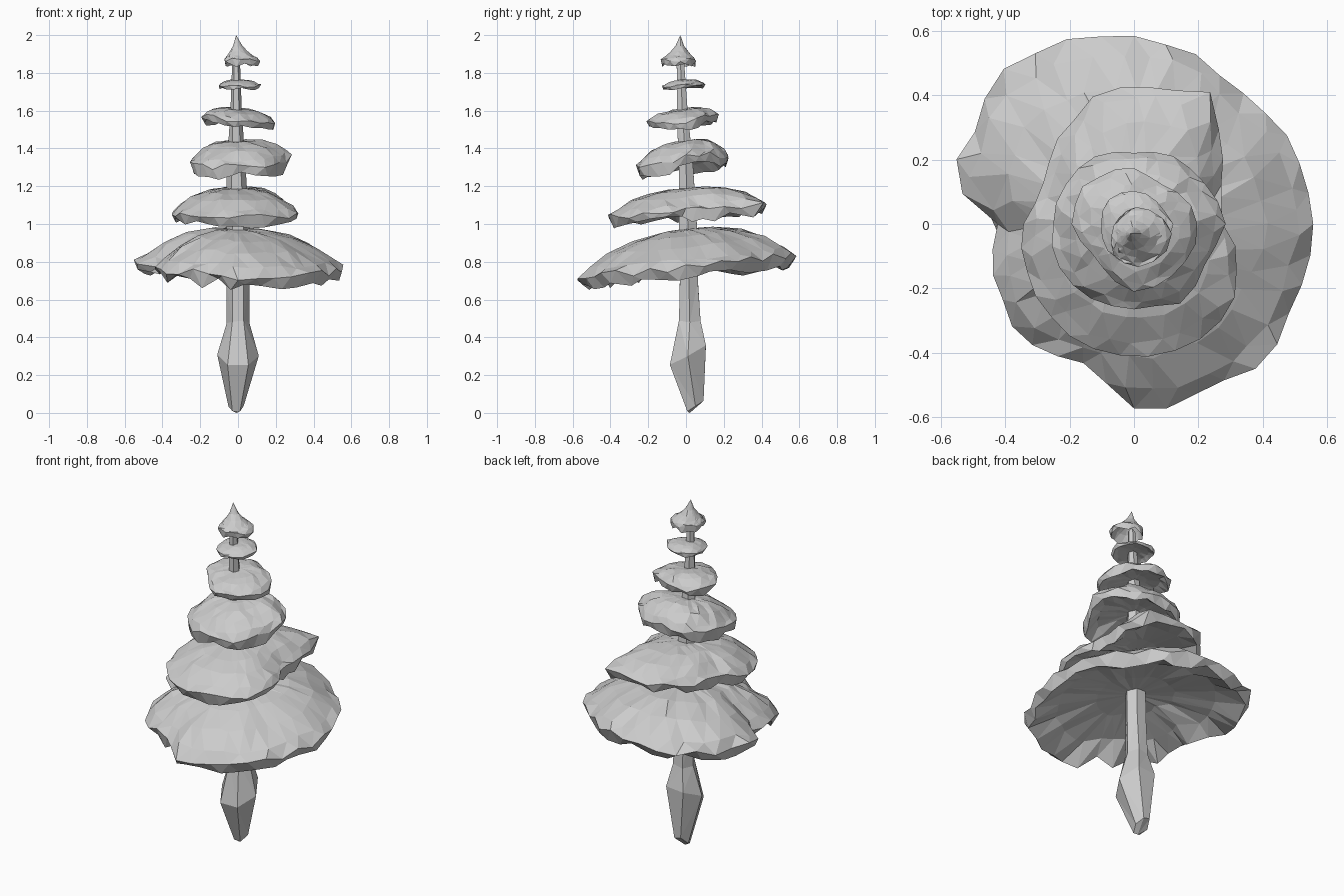
import bpy, bmesh, math, random
from mathutils import Vector

random.seed(7)
cube = bpy.data.objects.get("Cube")
if cube:
    bpy.data.objects.remove(cube, do_unlink=True)

grey = bpy.data.materials.new("plain grey")
grey.use_nodes = True
colour = (0.6, 0.6, 0.6, 1)
grey.diffuse_color = colour
grey.node_tree.nodes["Principled BSDF"].inputs["Base Color"].default_value = colour


def jitter(amount):
    return random.uniform(-amount, amount)


def loft(name, rings, start, end):
    """Closed skin through equal-sized rings, finished with a point at each end."""
    bm = bmesh.new()
    loops = [[bm.verts.new(co) for co in ring] for ring in rings]
    count = len(loops[0])
    first, last = bm.verts.new(start), bm.verts.new(end)
    for i in range(count):
        j = (i + 1) % count
        bm.faces.new((first, loops[0][i], loops[0][j]))
        bm.faces.new((last, loops[-1][j], loops[-1][i]))
        for a, b in zip(loops, loops[1:]):
            bm.faces.new((a[i], b[i], b[j], a[j]))
    bmesh.ops.triangulate(bm, faces=bm.faces[:], quad_method='SHORT_EDGE')
    bmesh.ops.recalc_face_normals(bm, faces=bm.faces[:])
    mesh = bpy.data.meshes.new(name)
    bm.to_mesh(mesh)
    bm.free()
    mesh.materials.append(grey)
    obj = bpy.data.objects.new(name, mesh)
    bpy.context.collection.objects.link(obj)
    return obj


def outline(radii, angle):
    """Radius in the given direction, blended between evenly spaced readings."""
    pos = angle / math.tau * len(radii) % len(radii)
    i = int(pos)
    a, b = radii[i], radii[(i + 1) % len(radii)]
    return (a + (b - a) * (pos - i)) / 100


def foliage_tier(name, radii, rim, top, power, thick, slope=(0, 0), centre=(0, 0),
                 count=24, sag=0):
    """Ragged, tilted dome with a rounded lip, a hollow underside and a sagging back corner."""
    rise = top - rim
    # Each ring: share of the radius, height above the rim, roughness
    upper = [(t, rise * (1 - t ** power), 0.25) for t in (0.25, 0.5, 0.72, 0.91)]
    edge = [(1, 0, 0.4), (0.95, -thick, 0.6)]
    under = [(0.72, -thick + rise * 0.35, 0.3), (0.35, -thick + rise * 0.6, 0.2)]
    rings = []
    for k, (t, height, rough) in enumerate(upper + edge + under):
        ring = []
        for i in range(count):
            angle = math.tau * (i + 0.5 * (k % 2) + jitter(0.25)) / count
            if t == 1:
                angle = math.tau * i / count
            r = outline(radii, angle) * t * (1 + jitter(0.025))
            x, y = r * math.cos(angle), r * math.sin(angle)
            z = rim + height + slope[0] * x + slope[1] * y + jitter(thick * rough * t)
            z -= sag * t ** 3 * max(0, math.cos(angle - math.radians(135))) ** 4
            ring.append(Vector((x + centre[0], y + centre[1], z)))
        rings.append(ring)
    peak = Vector((*centre, top))
    hollow = Vector((*centre, rim - thick + rise * 0.7))
    return loft(name, rings, peak, hollow)


# Trunk with a swollen, slanted foot: height, centre x, centre y, half widths, tilt
trunk_profile = [
    (0.04, -0.01, 0.05, 0.04, 0.045, 0.7), (0.31, 0, 0.01, 0.11, 0.1, 0.5),
    (0.48, 0, 0.02, 0.06, 0.06, 0), (0.7, 0, 0.015, 0.06, 0.05, 0),
    (1.0, 0, 0.01, 0.06, 0.05, 0), (1.3, -0.01, 0, 0.05, 0.04, 0),
    (1.6, -0.01, -0.02, 0.03, 0.03, 0), (1.87, -0.01, -0.03, 0.02, 0.02, 0),
]
trunk_rings = []
for z, cx, cy, wx, wy, tilt in trunk_profile:
    ring = []
    for i in range(6):
        a = math.tau * i / 6
        dy = wy * math.sin(a) * 1.1
        ring.append(Vector((cx + wx * math.cos(a), cy + dy, z + dy * tilt + jitter(0.01))))
    trunk_rings.append(ring)
loft("trunk", trunk_rings, Vector((-0.01, 0.02, 0)), Vector((-0.01, -0.03, 1.9)))

# Foliage, from the ground up; outlines run anticlockwise from the model's left
foliage_tier("foliage_lowest",
             (57, 56, 55, 52, 54, 57, 58, 60, 60, 63, 58, 59,
              42, 46, 48, 49, 47, 46, 58, 57, 57, 58, 55, 56),
             0.785, 0.975, 2.4, 0.055, slope=(-0.02, 0.11), count=36, sag=0.04)
foliage_tier("foliage_second",
             (28, 28, 31, 38, 47, 43, 44, 42, 38, 35, 32, 31,
              34, 36, 37, 38, 40, 40, 41, 41, 41, 40, 37, 33),
             1.07, 1.19, 3, 0.045, slope=(0, 0.085), count=30)
foliage_tier("foliage_third", (28, 26, 24, 22, 24, 25, 25, 27, 27, 26, 28, 26),
             1.335, 1.44, 3.5, 0.05, slope=(0.05, 0.13))
foliage_tier("foliage_fourth", (20, 17, 15, 17, 18, 20, 19, 16, 17, 21, 20, 20),
             1.565, 1.61, 4, 0.035, slope=(-0.1, 0.12), count=20, sag=0.035)
foliage_tier("foliage_fifth", (12, 10, 10, 10, 11, 11, 10, 11, 12, 13, 12, 12),
             1.735, 1.765, 3, 0.015, slope=(0, 0.05), count=16)
foliage_tier("foliage_tip", (13, 11, 9, 8, 6, 6, 6, 7, 9, 10, 11, 12),
             1.87, 2.0, 0.6, 0.025, centre=(-0.01, -0.03), count=14)
